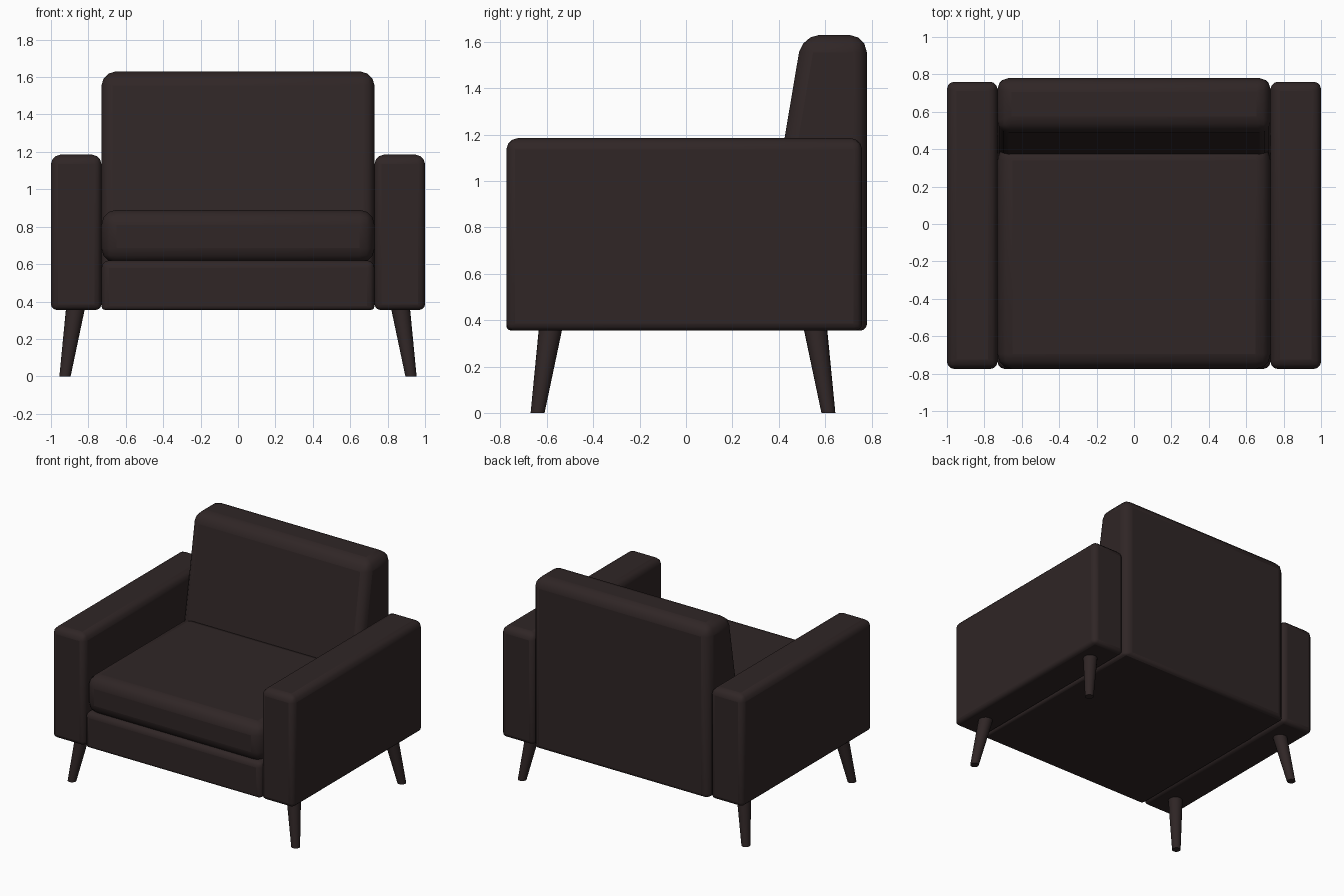
import bpy
import bmesh

cube = bpy.data.objects.get("Cube")
if cube:
    bpy.data.objects.remove(cube, do_unlink=True)


def make_material(name, color):
    mat = bpy.data.materials.new(name)
    mat.use_nodes = True
    mat.diffuse_color = (*color, 1)
    mat.node_tree.nodes["Principled BSDF"].inputs["Base Color"].default_value = (*color, 1)
    return mat


upholstery = make_material("dark brown", (0.029, 0.019, 0.019))


def finish(name, bm):
    mesh = bpy.data.meshes.new(name)
    bm.to_mesh(mesh)
    bm.free()
    mesh.materials.append(upholstery)
    obj = bpy.data.objects.new(name, mesh)
    bpy.context.collection.objects.link(obj)
    bpy.ops.object.select_all(action="DESELECT")
    obj.select_set(True)
    bpy.context.view_layer.objects.active = obj
    bpy.ops.object.shade_smooth_by_angle(angle=0.7)
    return obj


def padded_block(name, low, high, radius, side=1.0, bottom=1.0, slope=0.0):
    """Box between two corners, softened by weighted bevels; slope leans the front face back."""
    bm = bmesh.new()
    bmesh.ops.create_cube(bm, size=1)
    weight = bm.edges.layers.float.new("bevel_weight_edge")
    for e in bm.edges:
        heights = [v.co.z > 0 for v in e.verts]
        e[weight] = 1.0 if all(heights) else side if any(heights) else bottom
    for v in bm.verts:
        leaning = v.co.y < 0 and v.co.z > 0
        for i in range(3):
            v.co[i] = high[i] if v.co[i] > 0 else low[i]
        if leaning:
            v.co.y += slope
    obj = finish(name, bm)
    bevel = obj.modifiers.new("soft edges", "BEVEL")
    bevel.limit_method = "WEIGHT"
    bevel.width = radius
    bevel.segments = 3
    return obj


# Seat: plinth and loose cushion
padded_block("seat_base", (-0.73, -0.775, 0.355), (0.73, 0.45, 0.62), 0.04, bottom=0.5)
padded_block("seat_cushion", (-0.73, -0.775, 0.605), (0.73, 0.42, 0.89), 0.08)

# Backrest, thicker at the bottom
padded_block("backrest", (-0.73, 0.285, 0.355), (0.73, 0.78, 1.63), 0.075,
             side=0.8, bottom=0.35, slope=0.215)

# Mirrored arms and splayed tapered legs
for side_name, sx in (("left", 1), ("right", -1)):
    xs = sorted((0.73 * sx, sx))
    padded_block(side_name + "_arm", (xs[0], -0.775, 0.355), (xs[1], 0.76, 1.185),
                 0.05, side=0.75, bottom=0.6)
    for end_name, sy in (("front", -1), ("back", 1)):
        bm = bmesh.new()
        bmesh.ops.create_cone(bm, cap_ends=True, segments=20,
                              radius1=0.03, radius2=0.051, depth=0.37)
        for v in bm.verts:
            foot = v.co.z < 0
            v.co.x += sx * (0.925 if foot else 0.868)
            v.co.y += sy * (0.627 if foot else 0.57) - 0.013
            v.co.z += 0.185
        finish(f"{end_name}_{side_name}_leg", bm)
